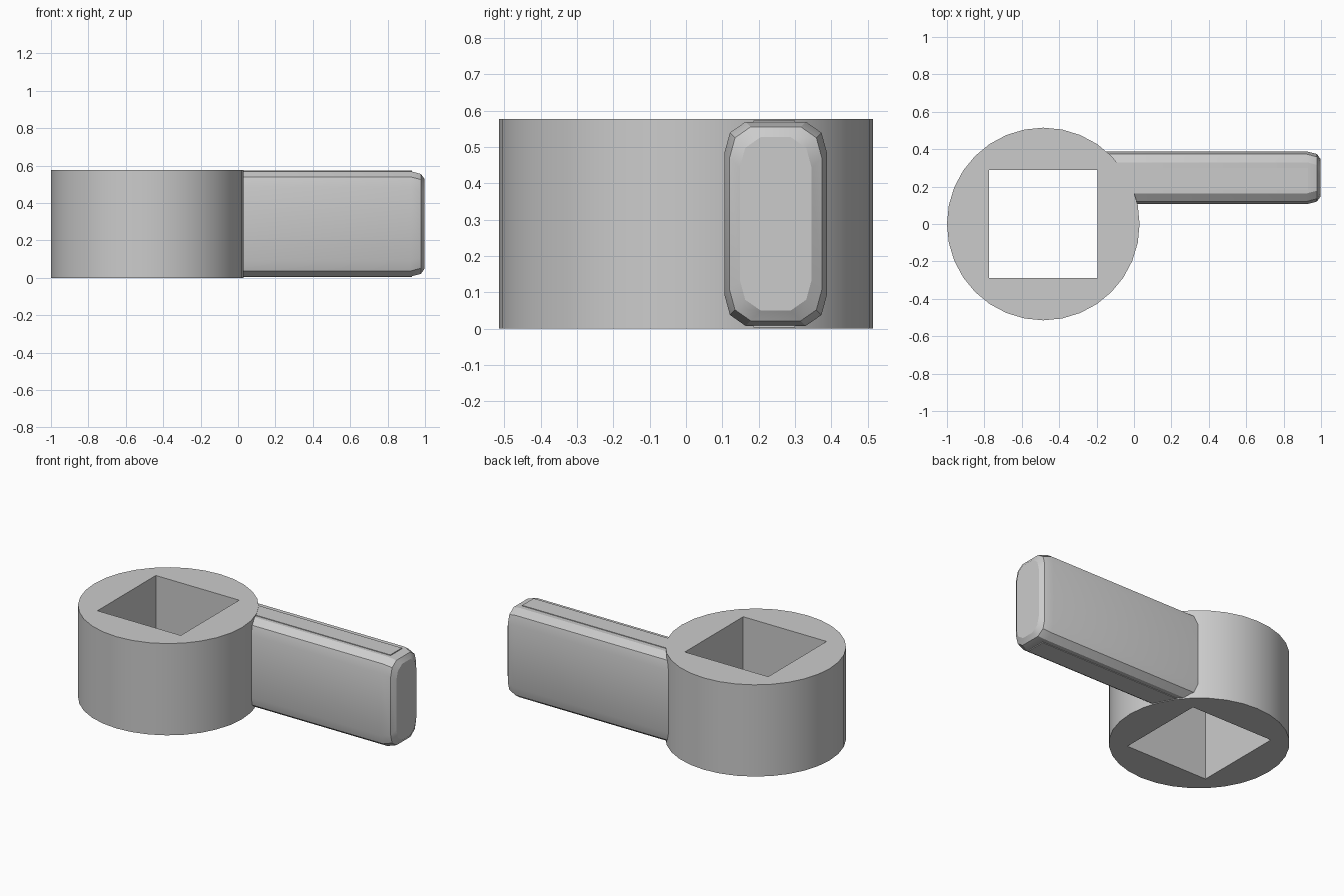
import bpy
import bmesh
from math import radians

cube = bpy.data.objects.get("Cube")
if cube:
    bpy.data.objects.remove(cube, do_unlink=True)

HEIGHT = 0.577
MID_Y, MID_Z = 0.247, HEIGHT / 2

grey = bpy.data.materials.new("plain grey")
grey.use_nodes = True
colour = (0.6, 0.6, 0.6, 1)
grey.diffuse_color = colour
grey.node_tree.nodes["Principled BSDF"].inputs["Base Color"].default_value = colour


def finish(obj, name):
    obj.name = name
    obj.data.materials.clear()
    obj.data.materials.append(grey)
    bpy.ops.object.select_all(action="DESELECT")
    obj.select_set(True)
    bpy.context.view_layer.objects.active = obj
    bpy.ops.object.shade_smooth_by_angle(angle=radians(25))


def box(name, x0, x1, y, z, width, depth):
    bpy.ops.mesh.primitive_cube_add(size=1, location=((x0 + x1) / 2, y, z))
    obj = bpy.context.object
    obj.name = name
    obj.scale = (x1 - x0, width, depth)
    bpy.ops.object.transform_apply(location=False, rotation=False, scale=True)
    return obj


# Round hub with a square through-hole
bpy.ops.mesh.primitive_cylinder_add(vertices=32, radius=0.515, depth=HEIGHT,
                                    location=(-0.485, 0, MID_Z))
hub = bpy.context.object
cutter = box("square_cutter", -0.775, -0.195, 0, MID_Z, 0.58, 1)
cutter.hide_render = True
cut = hub.modifiers.new("square_hole", "BOOLEAN")
cut.object = cutter
cut.solver = "EXACT"
bpy.context.view_layer.objects.active = hub
bpy.ops.object.modifier_apply(modifier=cut.name)
bpy.data.objects.remove(cutter, do_unlink=True)
finish(hub, "hub")


# Lever: a rounded section lofted to a rounded tip
def section(half_y, half_z):
    corner = [(half_y, half_z - 0.085), (half_y - 0.015, half_z - 0.03),
              (half_y - 0.058, half_z)]
    right = corner + [(-y, z) for y, z in reversed(corner)]
    return right + [(-y, -z) for y, z in right]


bm = bmesh.new()
rings = []
for x, inset in ((-0.17, 0), (0.925, 0), (0.978, 0.014), (0.998, 0.042)):
    points = section(0.141 - inset, 0.281 - inset)
    rings.append([bm.verts.new((x, MID_Y + y, MID_Z + z)) for y, z in points])
for a, b in zip(rings, rings[1:]):
    for i in range(len(a)):
        j = (i + 1) % len(a)
        bm.faces.new((a[i], a[j], b[j], b[i]))
bm.faces.new(rings[0])
bm.faces.new(rings[-1])
bmesh.ops.recalc_face_normals(bm, faces=bm.faces)
mesh = bpy.data.meshes.new("lever")
bm.to_mesh(mesh)
bm.free()
lever = bpy.data.objects.new("lever", mesh)
bpy.context.collection.objects.link(lever)
finish(lever, "lever")

# Thin raised strips along the lever's upper and lower edges
for name, side in (("upper_strip", 1), ("lower_strip", -1)):
    strip = box(name, -0.16, 0.93, 0.243, MID_Z + side * 0.28, 0.115, 0.01)
    finish(strip, name)
